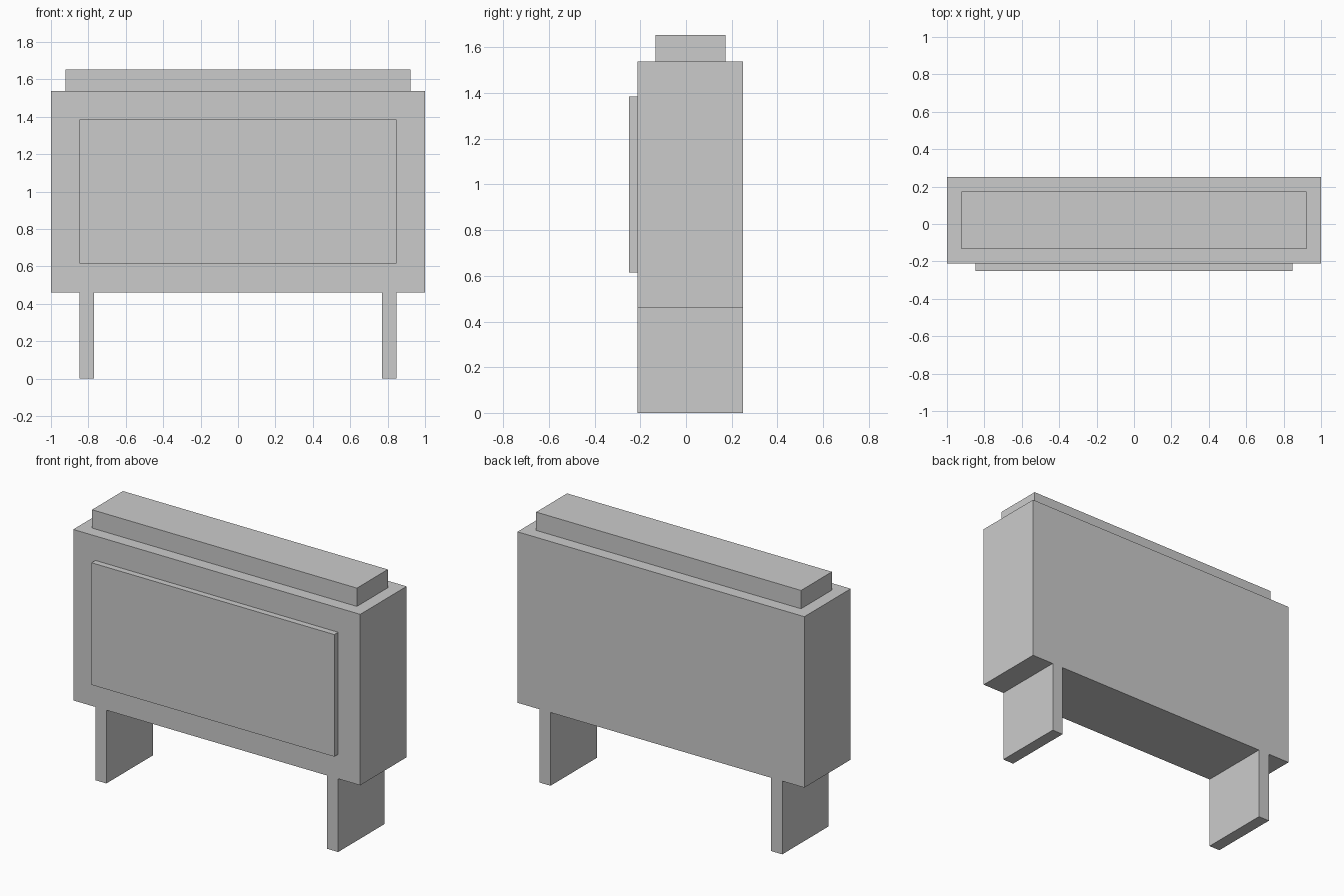
import bpy

if "Cube" in bpy.data.objects:
    bpy.data.objects.remove(bpy.data.objects["Cube"])

U = 1 / 13  # design module: the body is 26 modules wide


def box(name, x, y, z):
    """Box from (min, max) ranges given in modules."""
    bpy.ops.mesh.primitive_cube_add(size=1)
    ob = bpy.context.object
    ob.name = ob.data.name = name
    for v in ob.data.vertices:
        v.co = [r[0 if c < 0 else 1] * U for c, r in zip(v.co, (x, y, z))]
    return ob


depth = (-2.75, 3.25)

# Main cabinet
box("body", (-13, 13), depth, (6, 20))

# Raised cap on top, inset one module all round
box("top_cap", (-12, 12), (-1.75, 2.25), (20, 21.5))

# Thin raised panel on the front
box("front_panel", (-11, 11), (-3.25, -2.75), (8, 18))

# Full-depth slab legs
for side, x in (("left", (-11, -10)), ("right", (10, 11))):
    box(f"{side}_leg", x, depth, (0, 6))
